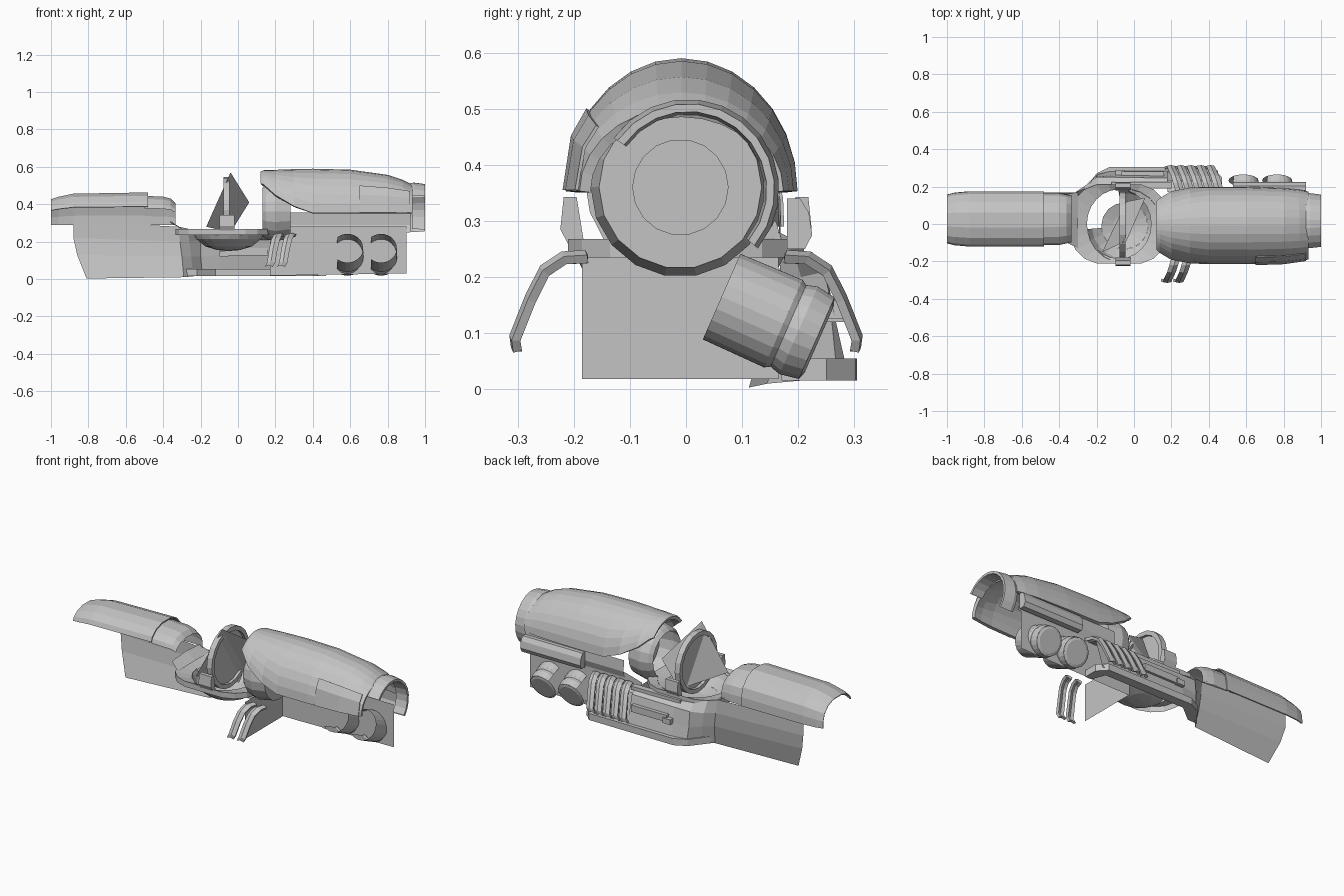
import bpy, bmesh, math
from mathutils import Vector, Matrix

if "Cube" in bpy.data.objects:
    bpy.data.objects.remove(bpy.data.objects["Cube"])

grey = bpy.data.materials.new("hull_grey")
grey.diffuse_color = (0.55, 0.55, 0.55, 1)
grey.use_nodes = True
grey.node_tree.nodes["Principled BSDF"].inputs["Base Color"].default_value = grey.diffuse_color


def make(name, verts, faces, thick=0.0):
    me = bpy.data.meshes.new(name)
    me.from_pydata([tuple(v) for v in verts], [], faces)
    bm = bmesh.new()
    bm.from_mesh(me)
    bmesh.ops.remove_doubles(bm, verts=bm.verts, dist=1e-5)
    bmesh.ops.recalc_face_normals(bm, faces=bm.faces)
    bm.to_mesh(me)
    bm.free()
    me.materials.append(grey)
    ob = bpy.data.objects.new(name, me)
    bpy.context.collection.objects.link(ob)
    if thick:
        m = ob.modifiers.new("thickness", 'SOLIDIFY')
        m.thickness = thick
        m.offset = 0
    return ob


def sheet(name, rows, thick=0.0):
    """Skin a grid of point rows."""
    n = len(rows[0])
    verts = [p for r in rows for p in r]
    faces = [(i*n+j, i*n+j+1, (i+1)*n+j+1, (i+1)*n+j)
             for i in range(len(rows)-1) for j in range(n-1)]
    return make(name, verts, faces, thick)


def prism(name, outline, lo, hi, axis='z'):
    """Extrude an outline along z (points x,y) or along x (points y,z)."""
    n = len(outline)
    v = [(a, b, t) if axis == 'z' else (t, a, b) for t in (lo, hi) for a, b in outline]
    f = [tuple(range(n)), tuple(range(n, 2*n))]
    f += [(i, (i+1) % n, n+(i+1) % n, n+i) for i in range(n)]
    return make(name, v, f)


def box(name, x0, x1, y0, y1, z0, z1):
    return prism(name, [(x0, y0), (x1, y0), (x1, y1), (x0, y1)], z0, z1)


def lathe(name, prof, origin, axis, seg=18, a0=0, a1=360, thick=0.0):
    """Turn (distance, radius) pairs about an axis."""
    axis = Vector(axis).normalized()
    if abs(axis.z) > .99:
        u, w = Vector((1, 0, 0)), Vector((0, 1, 0))
    else:
        u = Vector((0, 0, 1)).cross(axis).normalized()
        w = axis.cross(u)
    rows = []
    for k in range(seg+1):
        a = math.radians(a0 + (a1-a0)*k/seg)
        d = u*math.cos(a) + w*math.sin(a)
        rows.append([Vector(origin) + axis*t + d*r for t, r in prof])
    return sheet(name, rows, thick)


# Main rear cowl: half barrel with a swept-back front lip
rows = []
for x, w, h, cut in [(.125, .178, .214, 46), (.14, .187, .22, 42), (.2, .192, .222, 25),
                     (.3, .195, .226, 9), (.4, .197, .228, 0), (.6, .197, .223, 0),
                     (.8, .19, .195, 0), (.88, .182, .168, 0), (.93, .172, .142, 0)]:
    row = []
    for k in range(15):
        a = math.radians(cut + (180 - 2*cut)*k/14)
        row.append((x, -.008 + w*math.cos(a), .352 + h*math.sin(a)))
    rows.append(row)
sheet("rear_cowl", rows, .02)

# Front-side access panel on the cowl
sheet("cowl_panel", [[(x, -.008 - w, .355), (x, -.008 - w*.93, .355+h*.4), (x, -.008-w*.8, .355+h*.6)]
                     for x, w, h in [(.65, .209, .24), (.8, .204, .22), (.92, .187, .19)]], .006)

# Barrel sleeve and bulkhead inside the cowl, open tail arch
lathe("inner_sleeve", [(.13, .13), (.15, .148), (.2, .16), (.28, .145), (.28, .085), (.26, .085), (.26, 0)],
      (0, -.01, .36), (1, 0, 0), 18)
lathe("tail_arch", [(.92, .158), (.94, .162), (1.0, .154), (1.0, .14), (.93, .135)],
      (0, .004, .355), (1, 0, 0), 12, -40, 145)

# Nose cowl: open shell, longer on the back side
arc = [(-.118, .385), (-.108, .41), (-.073, .44), (-.018, .457), (.062, .457), (.117, .435),
       (.157, .39), (.17, .34), (.172, .29)]


def nose(x, s, dz):
    return [(x, .027 + (y-.027)*s, .29 + (z-.29)*dz) for y, z in arc]


sheet("nose_cowl", [nose(-1, .88, .8), nose(-.96, .95, .88), nose(-.88, 1, .98), nose(-.48, 1, 1.02)], .006)
sheet("nose_collar", [nose(-.5, .96, .93), nose(-.4, .96, .9), nose(-.36, .9, .84), nose(-.335, .86, .7)])

# Back side skin: nose keel flaring out to the engine bay
sheet("back_side_skin", [
    [(-.88, .168, .31), (-.88, .168, .22), (-.86, .15, .13), (-.81, .112, .003)],
    [(-.32, .165, .28), (-.31, .168, .2), (-.3, .165, .12), (-.29, .145, .01)],
    [(-.27, .185, .27), (-.26, .205, .2), (-.25, .205, .12), (-.24, .2, .015)],
    [(-.2, .205, .25), (-.2, .25, .21), (-.2, .26, .12), (-.19, .27, .02)],
    [(-.1, .205, .24), (-.1, .25, .21), (-.1, .265, .13), (-.1, .29, .02)],
    [(.18, .205, .24), (.18, .245, .21), (.18, .265, .13), (.18, .29, .02)]])
prism("lower_rail", [(-.28, .17), (-.2, .27), (-.13, .305), (.42, .302), (.47, .25), (.47, .17),
                     (.43, .17), (.4, .25), (-.12, .25), (-.22, .17)], .016, .055)
box("side_strut", -.07, .16, .25, .28, .125, .165)
box("strut_end", -.1, -.05, .25, .29, .12, .15)
box("upper_trim", -.12, .2, .19, .225, .225, .245)

# Vertical inner walls
sheet("rear_side_wall", [[(.17, .165, .02), (.17, .165, .25)], [(.28, .165, .02), (.28, .165, .28)],
                         [(.9, .165, .03), (.9, .165, .28)]])
sheet("cross_bulkhead", [[(.175, -.185, .018), (.175, -.185, .235)], [(.175, .165, .018), (.175, .165, .235)]])

# Skirt and tank under the cowl on the back side
sheet("cowl_skirt", [[(x, .165, .25), (x, .18, .29), (x, .175, .355)] for x in (.28, .92)])
prism("side_tank", [(.18, .25), (.212, .25), (.225, .275), (.219, .315), (.203, .34), (.18, .34)],
      .53, .92, 'x')

# Twin thrusters tilted out and down, open on the tail side
for i, x in enumerate((.585, .765)):
    place = ((x, .155, .125), (0, .16, -.07), 16)
    lathe("thruster_%d" % (i+1), [(-.1, .084), (.02, .086), (.03, .08), (.05, .086), (.085, .08)],
          *place, 50, 310)
    lathe("thruster_cap_%d" % (i+1), [(.085, .08), (.09, .065), (.09, 0)], *place)

# Curved vent ribs: five at the back, two at the front
path = [(.175, .24), (.215, .238), (.25, .215), (.275, .165), (.303, .095), (.3, .075)]


def rib(name, x, side):
    r = []
    for k, (y, z) in enumerate(path):
        sx = x + .025 - .012*k
        r.append([(sx-.02, side*y, z-.008), (sx, side*(y+.004), z), (sx+.02, side*y, z-.008)])
    sheet(name, r, .016)


for i in range(5):
    rib("back_rib_%d" % (i+1), .22 + .053*i, 1)
for i in range(2):
    rib("front_rib_%d" % (i+1), .2 + .065*i, -1)
sheet("rib_backing", [[(x, .17, .23), (x, .23, .21), (x, .265, .1), (x, .285, .03)] for x in (.18, .45)])

# Cockpit deck with a round opening and a dish below it
rows = []
for k in range(25):
    a = math.radians(15*k)
    c, s = math.cos(a), math.sin(a)
    o = min(1/max(abs(c)/.253, abs(s)/.21), .37/(abs(c)+abs(s)))
    rows.append([(-.08+.172*c, .185*s, .25), (-.08+o*c, o*s, .268), (-.08+o*c, o*s, .235)])
sheet("cockpit_deck", rows)
dish = ((-.05, -.01, 0), (0, 0, 1), 16)
lathe("cockpit_bowl", [(.26, .2), (.215, .175), (.175, .125)], *dish, 185, 460)
lathe("bowl_floor", [(.175, .125), (.155, .06), (.15, 0)], *dish)
sheet("deck_shoulder", [[(-.36, -.1, .3), (-.36, .035, .31), (-.36, .16, .3)],
                        [(-.3, -.13, .268), (-.3, .035, .27), (-.3, .17, .268)]])

# Upright round hatch with rim, pivots and tilted screen
lathe("hatch_disc", [(-.06, 0), (-.06, .155)], (0, -.005, .37), (1, 0, 0), 20)
lathe("hatch_rim", [(-.078, .15), (-.078, .175), (-.045, .175), (-.045, .15), (-.078, .15)],
      (0, -.005, .37), (1, 0, 0), 20)
make("tilted_screen", [(-.04, -.09, .57), (.06, .14, .41), (-.04, .12, .25), (-.17, -.15, .28)],
     [(0, 1, 2), (0, 2, 3)])
for name, s in (("front_pivot", -1), ("back_pivot", 1)):
    prism(name, [(s*.18, .25), (s*.2, .24), (s*.224, .285), (s*.218, .343), (s*.195, .343)], -.1, -.02, 'x')
